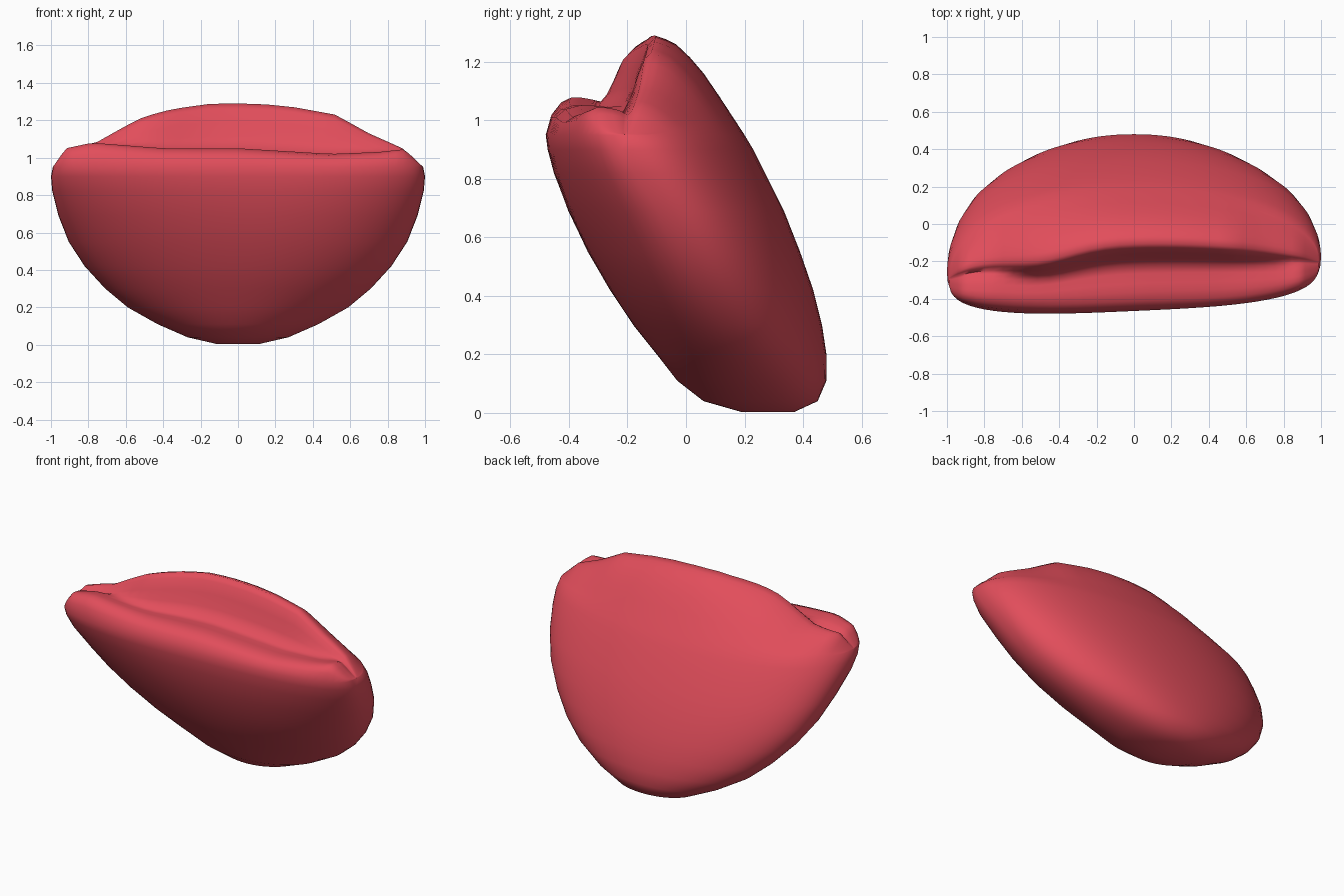
import bpy, bmesh, math

if "Cube" in bpy.data.objects:
    bpy.data.objects.remove(bpy.data.objects["Cube"])

N = 40  # columns across the width


def lerp_table(table, v):
    """Piecewise-linear lookup; rows are (key, value, value...)."""
    if v <= table[0][0]:
        return table[0][1:]
    for a, b in zip(table, table[1:]):
        if v <= b[0]:
            t = (v - a[0]) / (b[0] - a[0])
            return tuple(p + (q - p) * t for p, q in zip(a[1:], b[1:]))
    return table[-1][1:]


# Level sections: z, front y, back y, side-edge y, half width, front squareness
LEVELS = [
    (0.003, 0.19, 0.37, 0.28, 0.11, 2.0),
    (0.04, 0.06, 0.45, 0.27, 0.27, 2.0),
    (0.11, -0.03, 0.48, 0.24, 0.43, 2.0),
    (0.20, -0.10, 0.48, 0.20, 0.59, 2.0),
    (0.30, -0.18, 0.465, 0.15, 0.71, 2.1),
    (0.42, -0.26, 0.435, 0.08, 0.82, 2.2),
    (0.55, -0.335, 0.39, 0.01, 0.905, 2.3),
    (0.69, -0.40, 0.335, -0.07, 0.96, 2.5),
    (0.82, -0.445, 0.27, -0.16, 0.993, 2.8),
    (0.90, -0.462, 0.23, -0.21, 1.0, 3.0),
    (0.95, -0.465, 0.20, -0.24, 0.99, 3.2),
]
# Height of the front lip and of the back flap across x
LIP = [(-0.99, 0.95), (-0.92, 1.05), (-0.78, 1.08), (-0.4, 1.05), (0, 1.05),
       (0.5, 1.02), (0.75, 1.03), (0.89, 1.045), (0.99, 0.95)]
FLAP = [(-0.99, 0.95), (-0.92, 1.05), (-0.76, 1.08), (-0.6, 1.17), (-0.5, 1.22),
        (-0.35, 1.26), (-0.15, 1.288), (0, 1.29), (0.15, 1.285), (0.3, 1.27),
        (0.52, 1.23), (0.7, 1.13), (0.88, 1.05), (0.99, 0.95)]
# Mouth profile front to back: depth fraction, lip share, flap share of the rise
MOUTH = [(0.03, 0.6, 0), (0.08, 0.88, 0), (0.15, 1, 0), (0.22, 1, 0),
         (0.30, 0.95, 0), (0.37, 0.85, 0.04), (0.42, 0.4, 0.36), (0.46, 0, 0.7),
         (0.50, 0, 0.91), (0.54, 0, 1), (0.60, 0, 0.96), (0.65, 0, 0.91),
         (0.72, 0, 0.78), (0.79, 0, 0.62), (0.87, 0, 0.39), (0.94, 0, 0.18)]


def section(level):
    z, yf, yb, ym, w, p = level
    front, back = [], []
    for i in range(N + 1):
        c = -math.cos(math.pi * i / N)
        x, c = w * c, min(abs(c), 1)
        f = (1 - c ** p) ** (1 / p)
        b = (1 - c ** 2.1) ** (1 / 2.1)
        skew = 0.045 * x * max(0, z - 0.4) / 0.55
        front.append((x, ym + (yf - ym) * f + skew, z))
        back.append((x, ym + (yb - ym) * b + skew * (1 - b), z))
    return front, back


bm = bmesh.new()


def skin(rows):
    vr = [[bm.verts.new(p) for p in row] for row in rows]
    for a, b in zip(vr, vr[1:]):
        for i in range(len(a) - 1):
            bm.faces.new((a[i], a[i + 1], b[i + 1], b[i]))


# Rounded walls of the pouch
sections = [section(l) for l in LEVELS]
skin([s[0] for s in sections])
skin([s[1][::-1] for s in sections])

# Flat underside
skin([sections[0][1], sections[0][0]])

# Folded mouth: puffy front lip, crease and tall back flap bulging forward on one side
front, back = sections[-1]
rows = [front]
for u, lip, flap in MOUTH:
    row = []
    for f, b in zip(front, back):
        x = f[0]
        rise = lip * (lerp_table(LIP, x)[0] - 0.95) + flap * (lerp_table(FLAP, x)[0] - 0.95)
        bulge = 0.055 * math.exp(-((x + 0.5) / 0.25) ** 2) * math.sin(math.pi * u) ** 2
        row.append((x, f[1] + (b[1] - f[1]) * u - bulge, 0.95 + rise))
    rows.append(row)
rows.append(back)
skin(rows)

bmesh.ops.remove_doubles(bm, verts=bm.verts, dist=0.0005)
bmesh.ops.recalc_face_normals(bm, faces=bm.faces)

mesh = bpy.data.meshes.new("folded_pouch")
bm.to_mesh(mesh)
bm.free()
pouch = bpy.data.objects.new("folded_pouch", mesh)
bpy.context.collection.objects.link(pouch)

# Soft red skin
red = bpy.data.materials.new("soft_red")
red.diffuse_color = (0.76, 0.075, 0.105, 1)
red.use_nodes = True
red.node_tree.nodes["Principled BSDF"].inputs["Base Color"].default_value = red.diffuse_color
mesh.materials.append(red)

bpy.context.view_layer.objects.active = pouch
pouch.select_set(True)
bpy.ops.object.shade_smooth_by_angle(angle=math.radians(75))
